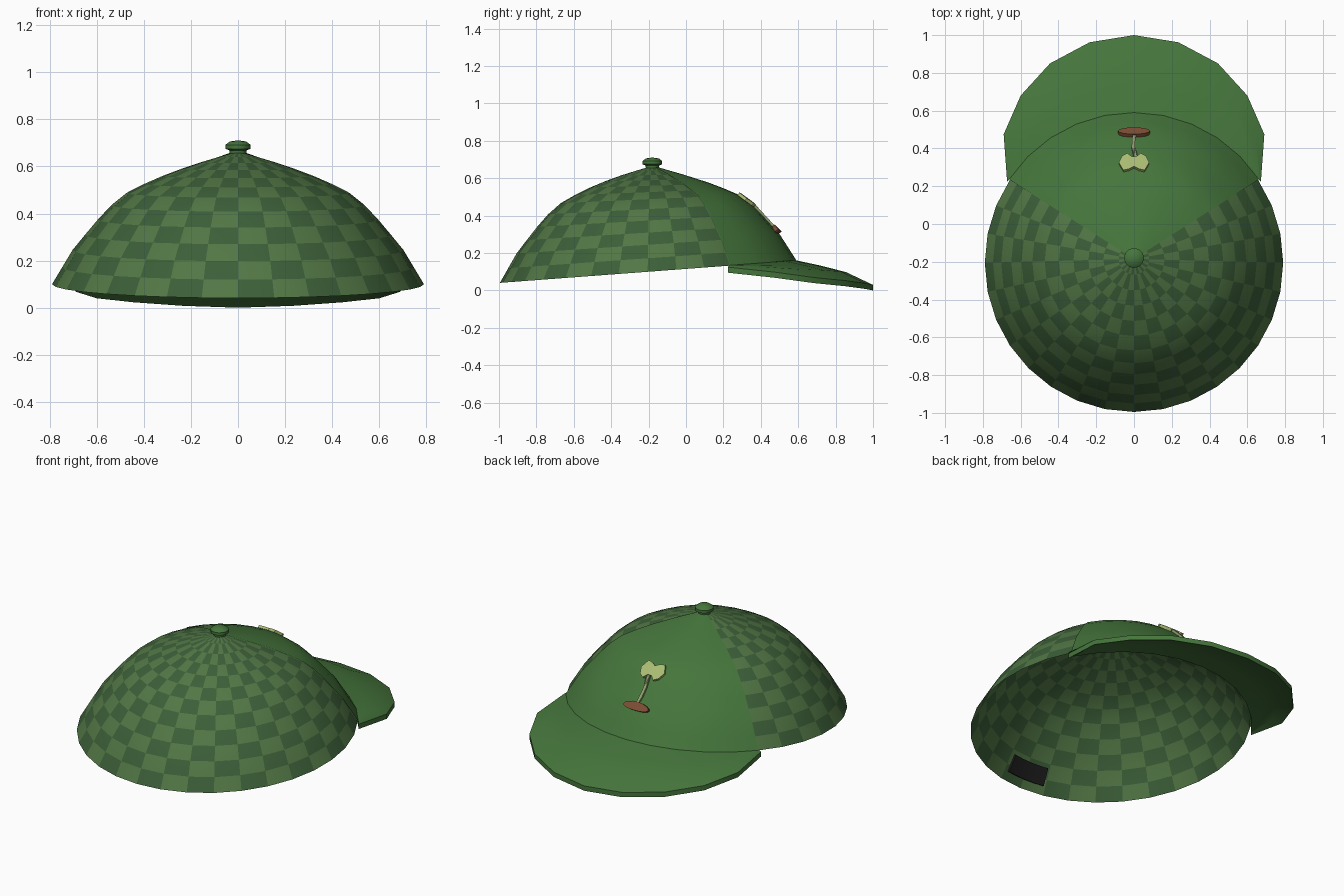
import bpy, bmesh
from math import sin, cos, pi, hypot, atan2
from mathutils import Vector

if "Cube" in bpy.data.objects:
    bpy.data.objects.remove(bpy.data.objects["Cube"])

SEG, ROWS, R = 32, 12, 0.79
PROFILE = [(0, .665), (.2, .605), (.36, .545), (.475, .487), (.557, .42), (.70, .25), (.79, .10)]


def material(name, rgb):
    m = bpy.data.materials.new(name)
    m.diffuse_color = (*rgb, 1)
    m.use_nodes = True
    m.node_tree.nodes["Principled BSDF"].inputs["Base Color"].default_value = m.diffuse_color
    return m


LIGHT = material("check_light", (.085, .185, .06))
DARK = material("check_dark", (.045, .115, .04))
GREEN = material("plain_green", (.06, .18, .045))
LEAF = material("leaf_green", (.40, .50, .17))
STEM = material("stem_green", (.27, .34, .15))
SOIL = material("soil_brown", (.20, .075, .035))
BLACK = material("tag_black", (.012, .012, .012))


def make(name, verts, faces, mats, angle=0.6, pick=None):
    me = bpy.data.meshes.new(name)
    me.from_pydata([tuple(v) for v in verts], [], faces)
    for m in mats:
        me.materials.append(m)
    if pick:
        for p in me.polygons:
            p.material_index = pick[p.index]
    bm = bmesh.new()
    bm.from_mesh(me)
    bmesh.ops.remove_doubles(bm, verts=bm.verts, dist=1e-5)
    bmesh.ops.recalc_face_normals(bm, faces=bm.faces)
    bm.to_mesh(me)
    bm.free()
    ob = bpy.data.objects.new(name, me)
    bpy.context.collection.objects.link(ob)
    bpy.ops.object.select_all(action='DESELECT')
    ob.select_set(True)
    bpy.context.view_layer.objects.active = ob
    bpy.ops.object.shade_smooth_by_angle(angle=angle)
    return ob


def height(r):
    for (r0, h0), (r1, h1) in zip(PROFILE, PROFILE[1:]):
        if r <= r1:
            return h0 + (h1 - h0) * (r - r0) / (r1 - r0)
    return PROFILE[-1][1]


def dome(a, r, lift=0):
    """Point on the tilted crown at angle a, radius r, pushed outward by lift."""
    f = r / R
    h = height(r) + .075 * f * r * sin(a)
    ro = r + lift * f
    return Vector((ro * cos(a), -.185 - .02 * f + ro * sin(a), h + lift * (1 - f * .5)))


def on_dome(x, y, lift):
    return dome(atan2(y + .195, x), hypot(x, y + .195), lift)


def grid_faces(rows, cols):
    return [(i * cols + j, i * cols + j + 1, (i + 1) * cols + j + 1, (i + 1) * cols + j)
            for i in range(rows - 1) for j in range(cols - 1)]


# ring radii spaced evenly along the profile
lengths = [hypot(b[0] - a[0], b[1] - a[1]) for a, b in zip(PROFILE, PROFILE[1:])]
radii = []
for i in range(ROWS + 1):
    d = sum(lengths) * i / ROWS
    for k, L in enumerate(lengths):
        if d <= L + 1e-9:
            radii.append(PROFILE[k][0] + (PROFILE[k + 1][0] - PROFILE[k][0]) * d / L)
            break
        d -= L
radii[0] = .004

# checkered crown
verts = [dome(2 * pi * j / SEG, r) for r in radii for j in range(SEG + 1)]
pick = [(i + j) % 2 for i in range(ROWS) for j in range(SEG)]
make("crown", verts, grid_faces(ROWS + 1, SEG + 1), [LIGHT, DARK], .9, pick)

# plain front panel laid over the crown
angles = [2 * pi * j / SEG for j in range(3, 14)]
make("front_panel", [dome(a, r, .005) for r in radii for a in angles],
     grid_faces(ROWS + 1, 11), [GREEN], .9)

# curved brim: inner rim, raised middle row, outer edge, top and underside
half = [(.672, .225, .125), (.69, .475, .098), (.60, .68, .07), (.445, .85, .053),
        (.235, .962, .038), (0, 1, .03)]
outer = half + [(-x, y, z) for x, y, z in half[-2::-1]]
top = []
for t, bulge in ((0, 0), (.33, .014), (.65, .022), (1, 0)):
    for a, o in zip(angles, outer):
        p = dome(a, R, .004).lerp(Vector(o), t)
        p.z += bulge * sin(a) ** 2
        top.append(p)
n = len(top)
faces = grid_faces(4, 11)
faces += [tuple(n + k for k in reversed(f)) for f in faces]
loop = (list(range(11)) + [21, 32] + list(range(43, 32, -1)) + [22, 11])
faces += [(a, b, n + b, n + a) for a, b in zip(loop, loop[1:] + loop[:1])]
make("brim", top + [p - Vector((0, 0, .03)) for p in top], faces, [GREEN])

# button on top
prof = [(.034, .645), (.036, .668), (.053, .675), (.053, .692), (.035, .706), (.0, .711)]
make("top_button", [(r * cos(2 * pi * j / 12), -.18 + r * sin(2 * pi * j / 12), z)
                    for r, z in prof for j in range(13)], grid_faces(len(prof), 13), [GREEN])


def patch(name, outline, lift, mat):
    """Thin raised patch following the crown, fanned round its middle."""
    k = len(outline)
    c = (sum(p[0] for p in outline) / k, sum(p[1] for p in outline) / k)
    pts = outline + [c]
    v = [on_dome(x, y, h) for h in (lift, .002) for x, y in pts]
    f = []
    for i in range(k):
        j = (i + 1) % k
        f += [(i, j, k), (i, k + 1 + i, k + 1 + j, j)]
    make(name, v, f, [mat], .5)


# sprout emblem: soil mound, stem and twin leaf
patch("emblem_soil", [(.083 * cos(2 * pi * i / 16), .482 + .018 * sin(2 * pi * i / 16))
                      for i in range(16)], .022, SOIL)
mid = [(.004, .475, .008), (-.003, .44, .008), (-.003, .40, .009), (.006, .365, .010), (.010, .335, .010)]
patch("emblem_stem", [(x - w, y) for x, y, w in mid] + [(x + w, y) for x, y, w in mid[::-1]], .017, STEM)
lobe = [(.012, .347), (.035, .365), (.062, .35), (.078, .315), (.055, .275), (.025, .282)]
patch("emblem_leaf", lobe + [(0, .295)] + [(-x, y) for x, y in lobe[::-1]], .021, LEAF)

# tag inside the back rim
tag = [dome(1.5 * pi + da, r, lift) for lift in (-.006, -.018)
       for r in (.715, .765) for da in (-.17, -.085, 0, .085, .17)]
f = grid_faces(2, 5)
f += [tuple(10 + k for k in reversed(q)) for q in f]
ring = [0, 1, 2, 3, 4, 9, 8, 7, 6, 5]
f += [(a, b, 10 + b, 10 + a) for a, b in zip(ring, ring[1:] + ring[:1])]
make("inner_tag", tag, f, [BLACK])
